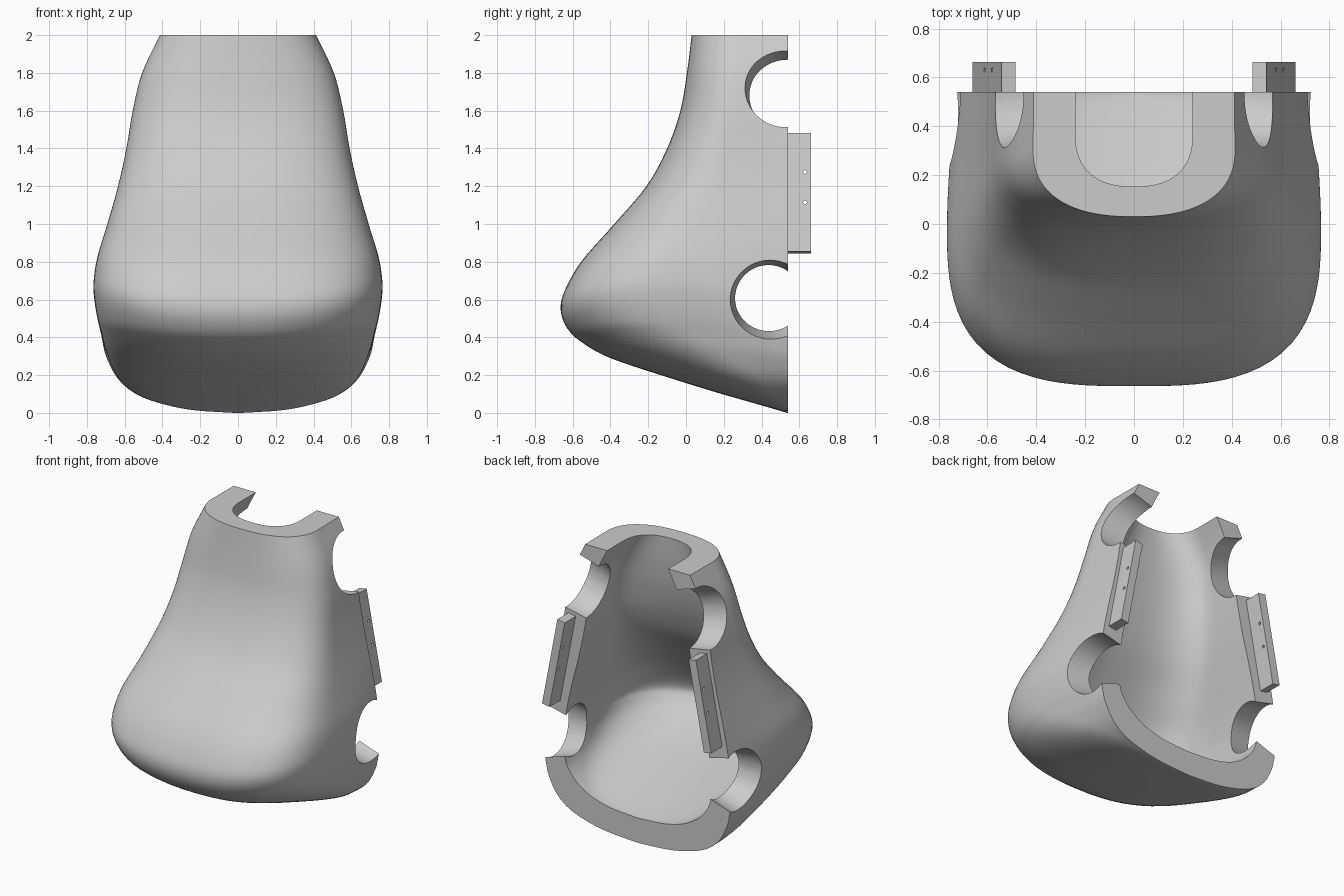
import bpy, bmesh, math
from mathutils import Vector, Matrix

cube = bpy.data.objects.get("Cube")
if cube:
    bpy.data.objects.remove(cube, do_unlink=True)

BACK = 0.54

grey = bpy.data.materials.new("light_grey")
grey.use_nodes = True
colour = (0.6, 0.6, 0.6, 1)
grey.diffuse_color = colour
grey.node_tree.nodes["Principled BSDF"].inputs["Base Color"].default_value = colour


def make_object(name, bm):
    bmesh.ops.recalc_face_normals(bm, faces=bm.faces)
    mesh = bpy.data.meshes.new(name)
    bm.to_mesh(mesh)
    bm.free()
    mesh.materials.append(grey)
    ob = bpy.data.objects.new(name, mesh)
    bpy.context.collection.objects.link(ob)
    return ob


def spline(keys, steps=5):
    """Smooth curve through key tuples."""
    pts = [Vector(k) for k in keys]
    pts = [2 * pts[0] - pts[1]] + pts + [2 * pts[-1] - pts[-2]]
    out = []
    for a, b, c, d in zip(pts, pts[1:], pts[2:], pts[3:]):
        for i in range(steps):
            t = i / steps
            out.append(0.5 * (2 * b + (c - a) * t + (2 * a - 5 * b + 4 * c - d) * t * t
                              + (3 * b - a - 3 * c + d) * t ** 3))
    return out + [pts[-2]]


def loft(name, keys, extend=0.0, segments=56, straight=6):
    """Solid from rounded arcs; keys are height, half width, front y, squareness."""
    bm = bmesh.new()
    rings = []
    for z, w, front, n in spline(keys):
        depth = max(BACK - front, 0.004)
        w = max(w, 0.004)
        # The curved part of each arc takes the whole depth only near the floor
        curved = depth * (0.55 + 0.43 * max(0, 1 - (z - keys[0][0]) / 0.4))
        centre = BACK - depth + curved
        points = []
        for i in range(segments + 1):
            s = math.pi * i / segments
            a = s - 0.2 * math.sin(4 * s)
            c = math.cos(a)
            points.append((math.copysign(abs(c) ** (2 / n), c),
                           centre - curved * max(math.sin(a), 0) ** (2 / n)))
        side = [BACK + (centre - BACK) * i / straight for i in range(straight)]
        points = [(1, y) for y in side] + points + [(-1, y) for y in reversed(side)]
        # The back narrows above the hips; the lower front curves up at its sides
        narrow = 0.06 * (depth / 1.2) ** 2 * min(1, max(0, (z - 0.3) / 0.4))
        lift = 0.08 * max(0, 1 - ((z - 0.45) / 0.6) ** 2) ** 2
        ring = []
        for x, y in points:
            x *= w * (1 - narrow * (max(0, y) / BACK) ** 1.5)
            rise = lift * (x / 0.75) ** 2 * (1 - (1 - (BACK - y) / 1.2) ** 2)
            ring.append(bm.verts.new((x, y, z + rise)))
        if extend:
            first, last = ring[0].co, ring[-1].co
            ring.insert(0, bm.verts.new(first + Vector((0, extend, 0))))
            ring.append(bm.verts.new(last + Vector((0, extend, 0))))
        rings.append(ring)
    for low, high in zip(rings, rings[1:]):
        for i in range(len(low)):
            j = (i + 1) % len(low)
            bm.faces.new((low[i], low[j], high[j], high[i]))
    bm.faces.new(rings[0])
    bm.faces.new(rings[-1])
    return make_object(name, bm)


def cone(name, centre, axis, r1, r2, length, segments=48):
    """Round cutter along an axis, r2 at the outer end."""
    bm = bmesh.new()
    turn = Vector(axis).to_track_quat('Z', 'Y').to_matrix().to_4x4()
    bmesh.ops.create_cone(bm, cap_ends=True, segments=segments, radius1=r1, radius2=r2,
                          depth=length, matrix=Matrix.Translation(centre) @ turn)
    return make_object(name, bm)


def cut(target, cutter):
    mod = target.modifiers.new("cut", 'BOOLEAN')
    mod.operation, mod.solver, mod.object = 'DIFFERENCE', 'EXACT', cutter
    bpy.context.view_layer.objects.active = target
    bpy.ops.object.modifier_apply(modifier=mod.name)
    bpy.data.objects.remove(cutter, do_unlink=True)


def smooth(ob):
    bpy.ops.object.select_all(action='DESELECT')
    ob.select_set(True)
    bpy.context.view_layer.objects.active = ob
    bpy.ops.object.shade_smooth_by_angle(angle=math.radians(32))


# Outer body, hollowed by a smaller loft
shell = loft("torso_shell", [
    (0, 0.02, 0.535, 2), (0.015, 0.24, 0.485, 2), (0.05, 0.41, 0.365, 2.1), (0.1, 0.54, 0.19, 2.2),
    (0.18, 0.635, -0.07, 2.4), (0.29, 0.695, -0.4, 2.6), (0.38, 0.725, -0.56, 2.8),
    (0.45, 0.745, -0.63, 2.9), (0.54, 0.76, -0.663, 3), (0.64, 0.765, -0.645, 3),
    (0.8, 0.745, -0.555, 3), (1.0, 0.693, -0.38, 2.9), (1.2, 0.638, -0.21, 2.8),
    (1.4, 0.594, -0.1, 2.7), (1.6, 0.56, -0.03, 2.6), (1.8, 0.51, 0.005, 2.5),
    (2, 0.415, 0.03, 2.4)])
cavity = loft("cavity_cutter", [
    (0.175, 0.02, 0.535, 2), (0.19, 0.21, 0.48, 2), (0.23, 0.36, 0.34, 2.1), (0.3, 0.475, 0.1, 2.3),
    (0.39, 0.55, -0.2, 2.4), (0.48, 0.585, -0.41, 2.5), (0.55, 0.597, -0.485, 2.6),
    (0.63, 0.6, -0.505, 2.6), (0.8, 0.575, -0.41, 2.6), (1.0, 0.522, -0.22, 2.6),
    (1.2, 0.465, -0.05, 2.6), (1.4, 0.42, 0.05, 2.5), (1.6, 0.385, 0.11, 2.5),
    (1.8, 0.335, 0.14, 2.4), (2, 0.24, 0.153, 2.4), (2.1, 0.17, 0.16, 2.4)], extend=0.3)
cut(shell, cavity)

# Shoulder and hip openings on both sides
for side in (1, -1):
    cut(shell, cone("shoulder_cutter", (side * 0.47, 0.53, 1.705), (side, -0.08, 0.25),
                    0.19, 0.225, 0.6))
    cut(shell, cone("hip_cutter", (side * 0.66, 0.443, 0.605), (side, 0.06, -0.05),
                    0.152, 0.24, 0.4))
smooth(shell)

# Slanted mounting tabs with two screw holes each
for side, name in ((1, "left_tab"), (-1, "right_tab")):
    top, bottom = Vector((0.513, 0, 1.476)), Vector((0.633, 0, 0.85))
    along = (top - bottom).normalized()
    across = Vector((along.z, 0, -along.x)) * 0.029
    bm = bmesh.new()
    profile = [top + across, top - across, bottom - across, bottom + across]
    face = bm.faces.new([bm.verts.new((side * p.x, BACK - 0.02, p.z)) for p in profile])
    extruded = bmesh.ops.extrude_face_region(bm, geom=[face])["geom"]
    bmesh.ops.translate(bm, vec=(0, 0.143, 0),
                        verts=[g for g in extruded if isinstance(g, bmesh.types.BMVert)])
    tab = make_object(name, bm)
    for z in (1.275, 1.115):
        x = top.x + (top.z - z) * 0.19
        cut(tab, cone("screw_cutter", (side * x, 0.63, z), (side, 0, 0), 0.01, 0.01, 0.3, 12))
    smooth(tab)
